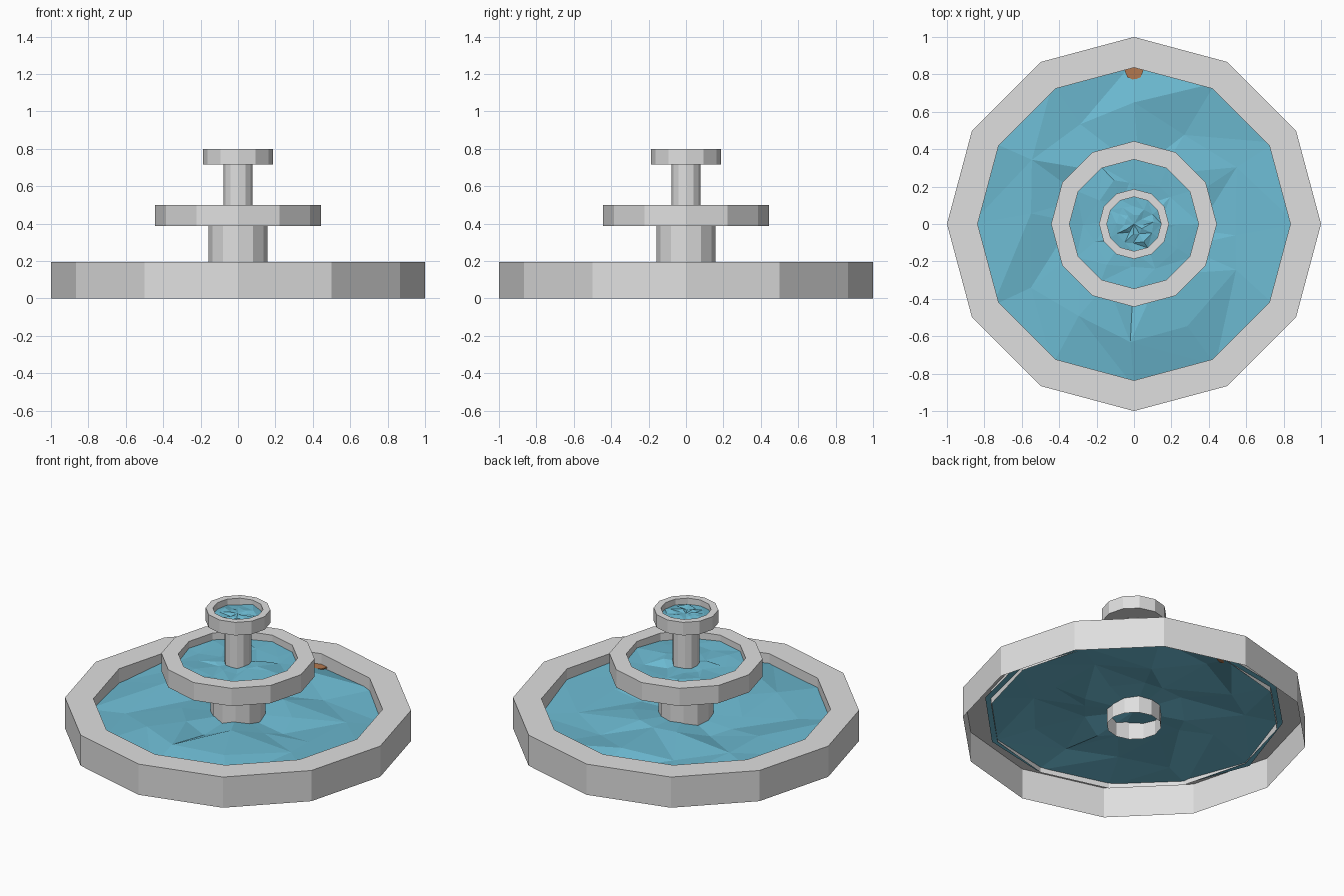
import bpy, bmesh, math, random

if "Cube" in bpy.data.objects:
    bpy.data.objects.remove(bpy.data.objects["Cube"])

random.seed(11)
N = 12


def material(name, rgb):
    m = bpy.data.materials.new(name)
    m.diffuse_color = (*rgb, 1)
    m.use_nodes = True
    m.node_tree.nodes["Principled BSDF"].inputs["Base Color"].default_value = m.diffuse_color
    return m


STONE = material("pale stone", (0.74, 0.74, 0.74))
WATER = material("water blue", (0.15, 0.49, 0.64))
COPPER = material("copper", (0.45, 0.19, 0.08))


def finish(bm, name, mat):
    me = bpy.data.meshes.new(name)
    bm.to_mesh(me)
    bm.free()
    me.materials.append(mat)
    ob = bpy.data.objects.new(name, me)
    bpy.context.collection.objects.link(ob)
    return ob


def ring(bm, r, z, n=N, jitter=0.0, slide=0.0):
    out = []
    for i in range(n):
        a = math.tau * i / n + random.uniform(-slide, slide)
        rr = r * (1 + random.uniform(-slide, slide))
        out.append(bm.verts.new((rr * math.cos(a), rr * math.sin(a),
                                 z + random.uniform(-jitter, jitter))))
    return out


def lathe(name, profile, mat, cap_start=False):
    """Revolve (radius, z) points into a faceted shell."""
    bm = bmesh.new()
    rings = [ring(bm, r, z) for r, z in profile]
    for a, b in zip(rings, rings[1:]):
        for i in range(N):
            j = (i + 1) % N
            bm.faces.new((a[i], a[j], b[j], b[i]))
    if cap_start:
        bm.faces.new(rings[0][::-1])
    return finish(bm, name, mat)


def water(name, r, z, amp, dip=None):
    """Single rippled sheet, a little lower at its edge; dip = (edge z, inner z) at the back."""
    bm = bmesh.new()
    rings = [ring(bm, r, z - amp * 0.5, jitter=amp * 0.8)]
    for f in (0.70, 0.36):
        rings.append(ring(bm, r * f, z, jitter=amp, slide=0.12))
    if dip:
        back = N // 4
        rings[0][back].co.z = dip[0]
        rings[1][back].co = (0, 0.65, dip[1])
    for a, b in zip(rings, rings[1:]):
        for i in range(N):
            j = (i + 1) % N
            if random.random() < 0.5:
                bm.faces.new((a[i], a[j], b[j]))
                bm.faces.new((a[i], b[j], b[i]))
            else:
                bm.faces.new((a[i], a[j], b[i]))
                bm.faces.new((a[j], b[j], b[i]))
    c = bm.verts.new((0, 0, z))
    for i in range(N):
        bm.faces.new((rings[-1][i], rings[-1][(i + 1) % N], c))
    return finish(bm, name, WATER)


# Ground basin: open underneath, with a short inner lip
lathe("ground_basin", [(1, 0), (1, 0.195), (0.836, 0.195), (0.836, 0.10)], STONE)
# Upper bowls: closed underneath
lathe("middle_bowl", [(0.443, 0.387), (0.443, 0.50), (0.345, 0.50), (0.345, 0.43)],
      STONE, True)
lathe("top_bowl", [(0.187, 0.717), (0.187, 0.80), (0.145, 0.80), (0.145, 0.75)],
      STONE, True)

# Hollow columns
lathe("lower_column", [(0.158, 0.04), (0.158, 0.387)], STONE)
lathe("upper_column", [(0.078, 0.42), (0.078, 0.717)], STONE)

# Water sheets
water("ground_water", 0.87, 0.138, 0.036, dip=(0.10, 0.165))
water("middle_water", 0.355, 0.46, 0.017)
water("top_water", 0.148, 0.77, 0.010)

# Small copper disc half sunk in the water by the back rim
bm = bmesh.new()
bmesh.ops.create_cone(bm, cap_ends=True, segments=8, radius1=0.05, radius2=0.05, depth=0.008)
disc = finish(bm, "copper_disc", COPPER)
disc.location = (0, 0.82, 0.124)
